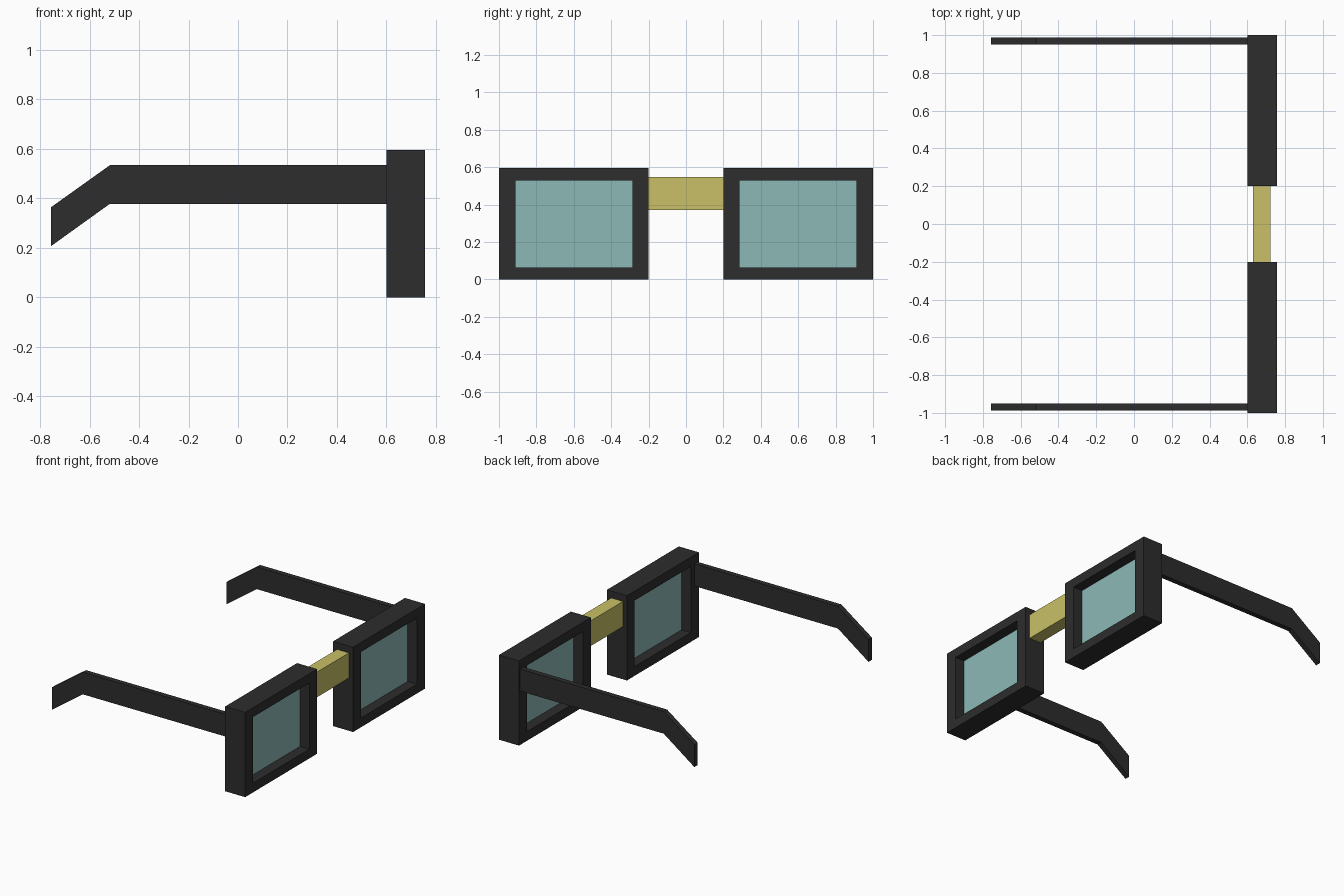
import bpy
import bmesh

# Remove the default cube
if "Cube" in bpy.data.objects:
    bpy.data.objects.remove(bpy.data.objects["Cube"], do_unlink=True)


def material(name, rgb):
    mat = bpy.data.materials.new(name)
    mat.use_nodes = True
    color = (*rgb, 1)
    mat.diffuse_color = color
    bsdf = mat.node_tree.nodes["Principled BSDF"]
    bsdf.inputs["Base Color"].default_value = color
    bsdf.inputs["Roughness"].default_value = 0.8
    return mat


black = material("frame black", (0.026, 0.026, 0.026))
teal = material("lens teal", (0.26, 0.485, 0.47))
gold = material("bridge gold", (0.585, 0.527, 0.136))


def finish(bm, name, mat):
    bmesh.ops.recalc_face_normals(bm, faces=bm.faces)
    mesh = bpy.data.meshes.new(name)
    bm.to_mesh(mesh)
    bm.free()
    mesh.materials.append(mat)
    obj = bpy.data.objects.new(name, mesh)
    bpy.context.collection.objects.link(obj)
    return obj


def box(name, mat, x, y, z):
    bm = bmesh.new()
    bmesh.ops.create_cube(bm, size=1)
    for v in bm.verts:
        v.co = [lo + (c + 0.5) * (hi - lo) for c, (lo, hi) in zip(v.co, (x, y, z))]
    return finish(bm, name, mat)


def rectangle(y, z):
    return [(y[0], z[0]), (y[1], z[0]), (y[1], z[1]), (y[0], z[1])]


def rim(name, mat, x, outer, inner):
    # Four rectangular loops joined into a hollow rectangular frame
    bm = bmesh.new()
    loops = [[bm.verts.new((px, *p)) for p in rectangle(*size)]
             for px, size in ((x[0], outer), (x[1], outer), (x[1], inner), (x[0], inner))]
    for k in range(4):
        a, b = loops[k], loops[(k + 1) % 4]
        for i in range(4):
            j = (i + 1) % 4
            bm.faces.new((a[i], a[j], b[j], b[i]))
    return finish(bm, name, mat)


def temple(name, mat, profile, y):
    # Bent side profile extruded across its thickness
    bm = bmesh.new()
    face = bm.faces.new([bm.verts.new((px, y[0], pz)) for px, pz in profile])
    ext = bmesh.ops.extrude_face_region(bm, geom=[face])
    verts = [g for g in ext["geom"] if isinstance(g, bmesh.types.BMVert)]
    bmesh.ops.translate(bm, verts=verts, vec=(0, y[1] - y[0], 0))
    return finish(bm, name, mat)


temple_profile = [(0.6, 0.378), (0.6, 0.534), (-0.518, 0.534),
                  (-0.756, 0.364), (-0.756, 0.207), (-0.518, 0.378)]


def span(side, near, far):
    return tuple(sorted((side * near, side * far)))


# Rim, lens and temple on each side
for label, side in (("left", 1), ("right", -1)):
    opening = (span(side, 0.287, 0.912), (0.065, 0.53))
    rim(label + "_rim", black, (0.6, 0.756), (span(side, 0.2, 1), (0, 0.596)), opening)
    box(label + "_lens", teal, (0.673, 0.683), *opening)
    temple(label + "_temple", black, temple_profile, span(side, 0.95, 0.987))

# Bridge between the rims
box("bridge", gold, (0.631, 0.723), (-0.2, 0.2), (0.371, 0.548))
